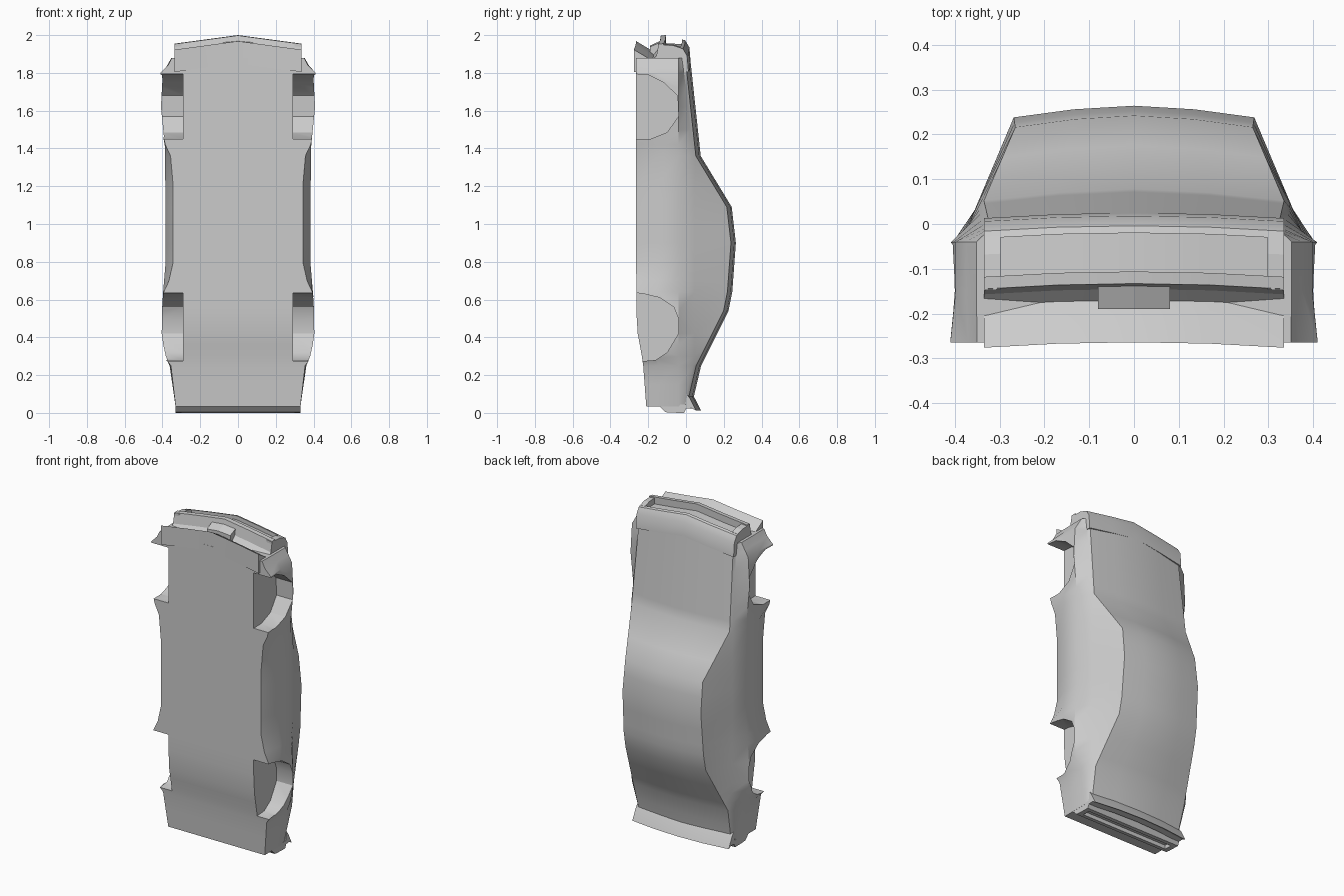
import bpy, bmesh, math

# Car shell standing on its tail: z = car length (nose up), y = car height, underside faces -y

def lerp(profile, z):
    if z <= profile[0][0]:
        return profile[0][1]
    for (z0, v0), (z1, v1) in zip(profile, profile[1:]):
        if z <= z1:
            return v0 + (v1 - v0) * (z - z0) / (z1 - z0)
    return profile[-1][1]


def finish(name, bm):
    bmesh.ops.recalc_face_normals(bm, faces=bm.faces)
    me = bpy.data.meshes.new(name)
    bm.to_mesh(me)
    bm.free()
    ob = bpy.data.objects.new(name, me)
    bpy.context.collection.objects.link(ob)
    return ob


def loft(name, rings):
    bm = bmesh.new()
    rows = [[bm.verts.new(p) for p in r] for r in rings]
    n = len(rows[0])
    for a, b in zip(rows, rows[1:]):
        for i in range(n):
            j = (i + 1) % n
            bm.faces.new((a[i], a[j], b[j], b[i]))
    bm.faces.new(rows[0])
    bm.faces.new(rows[-1])
    return finish(name, bm)


def sweep(name, profile, xs, bow=0.0, crown=0.0):
    """Sweep a (y, z) profile along x; the ends fall back by bow in z and crown in y."""
    half = max(abs(x) for x in xs)
    return loft(name, [[(x, y - crown * (x / half) ** 2, z - bow * abs(x) / 0.335)
                        for y, z in profile] for x in xs])


def smooth(ob, angle=30):
    bpy.ops.object.select_all(action='DESELECT')
    ob.select_set(True)
    bpy.context.view_layer.objects.active = ob
    bpy.ops.object.shade_smooth_by_angle(angle=math.radians(angle))


# Body outline curves along the length: (z, value)
floor_y = [(0.03, -0.21), (0.27, -0.228), (0.46, -0.263), (1.9, -0.265)]
sill_x = [(0.03, 0.33), (0.25, 0.355), (0.30, 0.395), (0.42, 0.415), (0.62, 0.405),
          (0.68, 0.37), (0.80, 0.343), (1.33, 0.343), (1.42, 0.385), (1.50, 0.405),
          (1.62, 0.415), (1.80, 0.41), (1.84, 0.37), (1.88, 0.35)]
side_x = [(0.03, 0.33), (0.25, 0.362), (0.32, 0.39), (0.45, 0.408), (0.62, 0.398),
          (0.80, 0.383), (1.40, 0.386), (1.62, 0.408), (1.80, 0.398), (1.88, 0.352)]
belt_x = [(0.03, 0.322), (0.25, 0.343), (0.9, 0.35), (1.37, 0.348), (1.88, 0.33)]
roof_x = [(0.03, 0.312), (0.25, 0.325), (0.54, 0.275), (1.09, 0.265), (1.36, 0.335), (1.88, 0.322)]
top_y = [(0.03, 0.032), (0.08, 0.04), (0.25, 0.08), (0.54, 0.225), (0.64, 0.245),
         (0.9, 0.264), (1.09, 0.242), (1.36, 0.078), (1.88, 0.022)]
stations = [0.035, 0.08, 0.15, 0.25, 0.30, 0.36, 0.42, 0.54, 0.64, 0.70, 0.80, 0.90, 1.0,
            1.09, 1.2, 1.36, 1.42, 1.50, 1.62, 1.72, 1.80, 1.84, 1.88]


def section(z):
    top, rx, sx = lerp(top_y, z), lerp(roof_x, z), lerp(side_x, z)
    edge = top - 0.026
    half = [(lerp(sill_x, z), lerp(floor_y, z)), (sx, -0.15), (sx, -0.04),
            (lerp(belt_x, z), min(0.045, edge - 0.015)), (rx, edge), (rx * 0.5, top - 0.008)]
    right = [(x, y, z) for x, y in half]
    left = [(-x, y, z) for x, y, z in reversed(right)]
    return right + [(0, top, z)] + left


body = loft("car_body", [section(z) for z in stations])

# Wheel wells cut into both sides
front_arch = [(-0.30, 1.795), (-0.20, 1.79), (-0.12, 1.75), (-0.045, 1.68), (-0.04, 1.57),
              (-0.10, 1.485), (-0.19, 1.45), (-0.30, 1.45)]
rear_arch = [(-0.30, 0.637), (-0.23, 0.632), (-0.14, 0.61), (-0.065, 0.56), (-0.04, 0.50),
             (-0.04, 0.42), (-0.10, 0.32), (-0.16, 0.28), (-0.30, 0.268)]
for arch in (front_arch, rear_arch):
    for s in (1, -1):
        cutter = sweep("wheel_well_cutter", arch, [s * 0.292, s * 0.5])
        cutter.hide_render = True
        mod = body.modifiers.new("well", 'BOOLEAN')
        mod.operation, mod.solver, mod.object = 'DIFFERENCE', 'EXACT', cutter
        bpy.context.view_layer.objects.active = body
        bpy.ops.object.modifier_apply(modifier=mod.name)
        bpy.data.objects.remove(cutter)
smooth(body)

# Nose: chin spoiler, bumper valley, grille recess and hood lip in one bowed profile
across = [-0.335, -0.17, 0, 0.17, 0.335]
nose = sweep("nose", [(-0.264, 1.85), (-0.264, 1.968), (-0.20, 1.93), (-0.17, 1.908), (-0.145, 1.935),
                      (-0.133, 1.998), (-0.106, 2.0), (-0.106, 1.957), (-0.02, 1.952),
                      (-0.02, 1.977), (-0.004, 1.972), (0.018, 1.935), (0.025, 1.85)],
             across, bow=0.045, crown=0.012)
smooth(nose)

# Grille frame ends and plate block in the bumper centre
for s, name in ((1, "grille_end_right"), (-1, "grille_end_left")):
    sweep(name, [(-0.14, 1.92), (-0.14, 1.995), (-0.06, 1.99), (-0.02, 1.977), (-0.02, 1.92)],
          [s * 0.298, s * 0.335], bow=0.045, crown=0.008)
sweep("plate_block", [(-0.19, 1.89), (-0.19, 1.945), (-0.135, 1.97), (-0.135, 1.89)],
      [-0.08, 0, 0.08], bow=0.03)

# Tail panel with lamp recess, closed at its ends
sweep("tail_panel", [(-0.145, 0.045), (-0.14, 0.034), (-0.11, 0.004), (-0.085, 0.002), (-0.085, 0.026),
                     (-0.035, 0.026), (-0.035, 0.0), (-0.01, 0.0), (0.005, 0.03), (0.005, 0.045)],
      [-0.33, 0.33])
for s, name in ((1, "tail_end_right"), (-1, "tail_end_left")):
    sweep(name, [(-0.09, 0.002), (-0.03, 0.0), (-0.03, 0.04), (-0.09, 0.04)], [s * 0.30, s * 0.33])

# Boot-lid spoiler following the lid crown
spoiler = sweep("boot_spoiler", [(0.03, 0.10), (0.048, 0.075), (0.08, 0.012), (0.055, 0.025), (0.02, 0.022)],
                [-0.33, -0.165, 0, 0.165, 0.33], crown=0.026)
smooth(spoiler)
